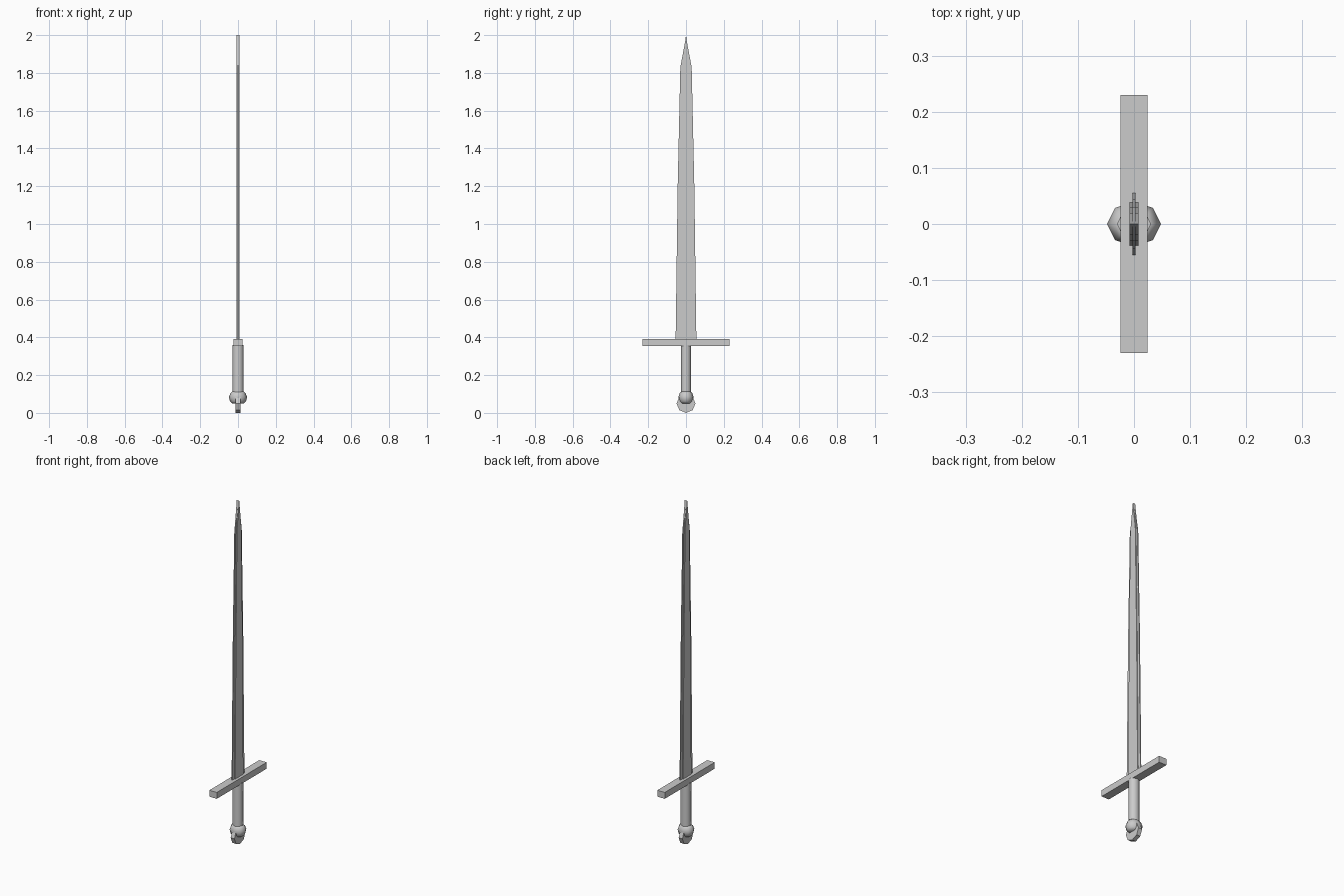
import bpy, bmesh
from math import sin, cos, pi, radians

if "Cube" in bpy.data.objects:
    bpy.data.objects.remove(bpy.data.objects["Cube"])


def finish(name, bm, smooth=False):
    bmesh.ops.recalc_face_normals(bm, faces=bm.faces)
    me = bpy.data.meshes.new(name)
    bm.to_mesh(me)
    bm.free()
    ob = bpy.data.objects.new(name, me)
    bpy.context.collection.objects.link(ob)
    if smooth:
        bpy.ops.object.select_all(action='DESELECT')
        bpy.context.view_layer.objects.active = ob
        ob.select_set(True)
        bpy.ops.object.shade_smooth_by_angle(angle=radians(50))
    return ob


def slab(name, outline, half_x):
    """Extrude a (y, z) outline along x."""
    bm = bmesh.new()
    face = bm.faces.new([bm.verts.new((-half_x, y, z)) for y, z in outline])
    ext = bmesh.ops.extrude_face_region(bm, geom=[face])
    verts = [v for v in ext['geom'] if isinstance(v, bmesh.types.BMVert)]
    bmesh.ops.translate(bm, verts=verts, vec=(2 * half_x, 0, 0))
    return finish(name, bm)


def lathe(name, rings, y_scale, sides=8):
    """Stack (radius, z) rings around z and cap both ends."""
    bm = bmesh.new()
    loops = [[bm.verts.new((r * cos(2 * pi * i / sides),
                            r * y_scale * sin(2 * pi * i / sides), z))
              for i in range(sides)] for r, z in rings]
    for a, b in zip(loops, loops[1:]):
        for i in range(sides):
            j = (i + 1) % sides
            bm.faces.new((a[i], a[j], b[j], b[i]))
    bm.faces.new(loops[0])
    bm.faces.new(loops[-1])
    return finish(name, bm, smooth=True)


def mirrored(half, tip):
    """Mirror a rising (y, z) half outline and close it at the tip."""
    return half + [tip] + [(-y, z) for y, z in reversed(half)]


# Blade: thin wide cutting edge around a narrower, thicker core
slab("blade_edge", mirrored([(0.055, 0.38), (0.044, 1.2), (0.030, 1.83)], (0, 1.99)), 0.003)
slab("blade_core", mirrored([(0.038, 0.38), (0.030, 1.2), (0.020, 1.84)], (0, 2.0)), 0.008)

# Crossguard
slab("crossguard", [(-0.23, 0.355), (0.23, 0.355), (0.23, 0.392), (-0.23, 0.392)], 0.024)

# Grip
lathe("grip", [(0.030, 0.10), (0.030, 0.36)], 0.92)

# Pommel: faceted ball with a flat disc set into its underside
lathe("pommel_ball", [(0.030, 0.050), (0.042, 0.060), (0.048, 0.084),
                      (0.040, 0.104), (0.031, 0.113)], 0.84)
slab("pommel_disc", [(0.05 * sin(2 * pi * i / 8), 0.05 - 0.05 * cos(2 * pi * i / 8))
                     for i in range(8)], 0.012)
